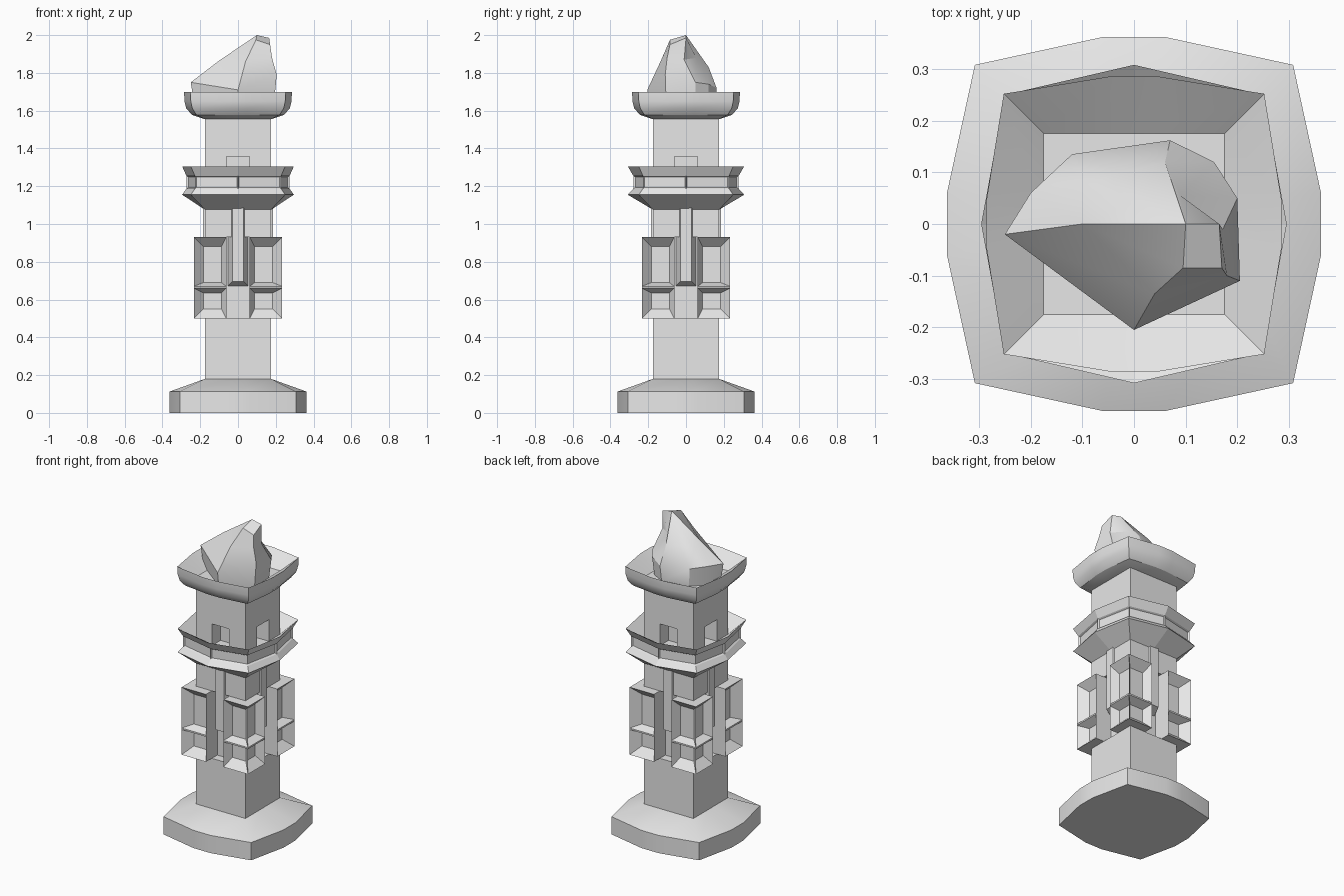
import bpy, bmesh, math
from mathutils import Matrix, Vector

if "Cube" in bpy.data.objects:
    bpy.data.objects.remove(bpy.data.objects["Cube"], do_unlink=True)

stone = bpy.data.materials.new("pale_stone")
stone.use_nodes = True
stone.diffuse_color = (0.8, 0.8, 0.8, 1)
stone.node_tree.nodes["Principled BSDF"].inputs["Base Color"].default_value = (0.8, 0.8, 0.8, 1)


def finish(bm, name, smooth=None):
    bmesh.ops.remove_doubles(bm, verts=bm.verts, dist=0.0005)
    bmesh.ops.recalc_face_normals(bm, faces=bm.faces)
    mesh = bpy.data.meshes.new(name)
    bm.to_mesh(mesh)
    bm.free()
    mesh.materials.append(stone)
    obj = bpy.data.objects.new(name, mesh)
    bpy.context.collection.objects.link(obj)
    if smooth:
        bpy.ops.object.select_all(action='DESELECT')
        obj.select_set(True)
        bpy.context.view_layer.objects.active = obj
        bpy.ops.object.shade_smooth_by_angle(angle=math.radians(smooth))
    return obj


def plan(corner, edge, half, z, squash=1.0):
    """Bulging square outline: a corner and a short flat on every side."""
    ring = []
    for k in range(4):
        turn = Matrix.Rotation(k * math.pi / 2, 3, 'Z')
        side = squash if k % 2 else 1.0
        for x, y in ((-half, -edge * side), (half, -edge * side), (corner, -corner)):
            ring.append(turn @ Vector((x, y, z)))
    return ring


def loft(bm, rings):
    """Skin successive outlines and close both ends."""
    rows = [[bm.verts.new(p) for p in ring] for ring in rings]
    n = len(rows[0])
    for a, b in zip(rows, rows[1:]):
        for i in range(n):
            j = (i + 1) % n
            bm.faces.new((a[i], a[j], b[j], b[i]))
    bm.faces.new(rows[0])
    bm.faces.new(rows[-1])


def box(bm, lo, hi):
    made = bmesh.ops.create_cube(bm, size=1)["verts"]
    for v in made:
        v.co = Vector([(a + b) / 2 + c * (b - a) for a, b, c in zip(lo, hi, v.co)])
    return made


def quarter_turns():
    return [Matrix.Rotation(k * math.pi / 2, 4, 'Z') for k in range(4)]


# Plinth
bm = bmesh.new()
loft(bm, [plan(0.308, 0.362, 0.06, 0), plan(0.308, 0.362, 0.06, 0.113),
          plan(0.175, 0.175, 0.03, 0.18)])
finish(bm, "plinth", 30)

# Shaft with a niche and a lower groove in each face
bm = bmesh.new()
box(bm, (-0.175, -0.175, 0.15), (0.175, 0.175, 1.6))
shaft = finish(bm, "shaft")
bm = bmesh.new()
for turn in quarter_turns():
    niche = box(bm, (-0.06, -0.25, 1.21), (0.06, -0.09, 1.357))
    groove = box(bm, (-0.0615, -0.25, 0.5), (0.0615, -0.12, 0.93))
    bmesh.ops.transform(bm, matrix=turn, verts=niche + groove)
cutter = finish(bm, "recess_cutter")
cutter.hide_render = True
mod = shaft.modifiers.new("recesses", 'BOOLEAN')
mod.operation = 'DIFFERENCE'
mod.solver = 'EXACT'
mod.object = cutter
bpy.context.view_layer.objects.active = shaft
bpy.ops.object.modifier_apply(modifier=mod.name)
bpy.data.objects.remove(cutter, do_unlink=True)

# Corner blocks with stacked recessed panels on both outer sides
IN, OUT = 0.062, 0.234
P_IN, P_OUT, DEEP = 0.088, 0.183, 0.183


def quad(bm, *pts):
    bm.faces.new([bm.verts.new(p) for p in pts])


def block_side(bm, swap):
    def at(x, y, z):
        return (-y, -x, z) if swap else (x, y, z)

    for z0, z1, i0, i1 in ((0.5, 0.66, 0.55, 0.635), (0.67, 0.93, 0.69, 0.88)):
        rim = [at(x, -OUT, z) for x, z in ((IN, z0), (OUT, z0), (OUT, z1), (IN, z1))]
        bed = [at(x, -DEEP, z) for x, z in ((P_IN, i0), (P_OUT, i0), (P_OUT, i1), (P_IN, i1))]
        quad(bm, *bed)
        for i in range(4):
            j = (i + 1) % 4
            quad(bm, rim[i], rim[j], bed[j], bed[i])
    quad(bm, *[at(x, -OUT, z) for x, z in
               ((IN, 0.66), (OUT, 0.66), (OUT, 0.67), (IN, 0.67))])
    # inner return towards the middle of the face
    quad(bm, *[at(IN, y, z) for y, z in
               ((-IN, 0.5), (-OUT, 0.5), (-OUT, 0.93), (-IN, 0.93))])


for turn, name in zip(quarter_turns(), ("front_left", "back_left", "back_right", "front_right")):
    bm = bmesh.new()
    block_side(bm, False)
    block_side(bm, True)
    for z in (0.5, 0.93):
        quad(bm, (IN, -IN, z), (IN, -OUT, z), (OUT, -OUT, z), (OUT, -IN, z))
    bmesh.ops.transform(bm, matrix=turn, verts=bm.verts)
    finish(bm, name + "_corner_block")

# Chamfered rib rising from the groove in the middle of each face
for turn, name in zip(quarter_turns(), ("front", "left", "back", "right")):
    bm = bmesh.new()
    loft(bm, [[turn @ Vector((x, y, z)) for x, z in
               ((-w, low), (w, low), (w, 1.12), (-w, 1.12))]
              for w, y, low in ((0.055, -0.115, 0.67), (0.03, -0.184, 0.695))])
    finish(bm, name + "_rib")

# Gallery ring with recessed band panels
bm = bmesh.new()
loft(bm, [plan(0.174, 0.174, 0, 1.075), plan(0.25, 0.308, 0, 1.155, 0.96),
          plan(0.228, 0.279, 0, 1.187, 0.98), plan(0.228, 0.279, 0, 1.255, 0.98),
          plan(0.25, 0.308, 0, 1.305, 0.96), plan(0.174, 0.174, 0, 1.22)])
bmesh.ops.remove_doubles(bm, verts=bm.verts, dist=0.0005)
bmesh.ops.recalc_face_normals(bm, faces=bm.faces)
band = [f for f in bm.faces if abs(f.normal.z) < 0.05 and 1.2 < f.calc_center_median().z < 1.24]
bmesh.ops.inset_individual(bm, faces=band, thickness=0.009, depth=-0.01)
finish(bm, "gallery_ring")

# Fire bowl
bm = bmesh.new()
loft(bm, [plan(0.175, 0.175, 0.03, 1.555), plan(0.22, 0.243, 0.045, 1.577),
          plan(0.242, 0.274, 0.05, 1.612), plan(0.25, 0.284, 0.05, 1.65),
          plan(0.252, 0.285, 0.05, 1.70), plan(0.175, 0.175, 0.03, 1.625)])
finish(bm, "fire_bowl", 30)

# Faceted flame leaning to one side
wide = [(-.25, -.02, 1.75), (0, -.205, 1.71), (.205, -.11, 1.79), (.2, .05, 1.75),
        (.155, .12, 1.74), (.07, .162, 1.72), (-.12, .135, 1.74), (-.2, .06, 1.75)]
upper = [(-.1, 0, 1.865), (.04, -.135, 1.86), (.18, -.1, 1.88), (.172, -.01, 1.87),
         (.09, .055, 1.88), (.06, .12, 1.83), (-.03, .1, 1.85), (-.1, .07, 1.84)]
peak, crest = (.1, 0, 2.0), (.165, 0, 1.985)
tip = [peak, (.095, -.085, 1.975), (.17, -.085, 1.95), crest, crest, peak, peak, peak]
foot = [(x * 0.92, y * 0.95, 1.62) for x, y, z in wide]
bm = bmesh.new()
rows = [[bm.verts.new(p) for p in ring] for ring in (foot, wide, upper, tip)]
for a, b in zip(rows, rows[1:]):
    for i in range(8):
        j = (i + 1) % 8
        bm.faces.new((a[i], a[j], b[j], b[i]))
bm.faces.new(rows[0])
bm.faces.new(rows[-1][:4])
finish(bm, "flame", 30)
